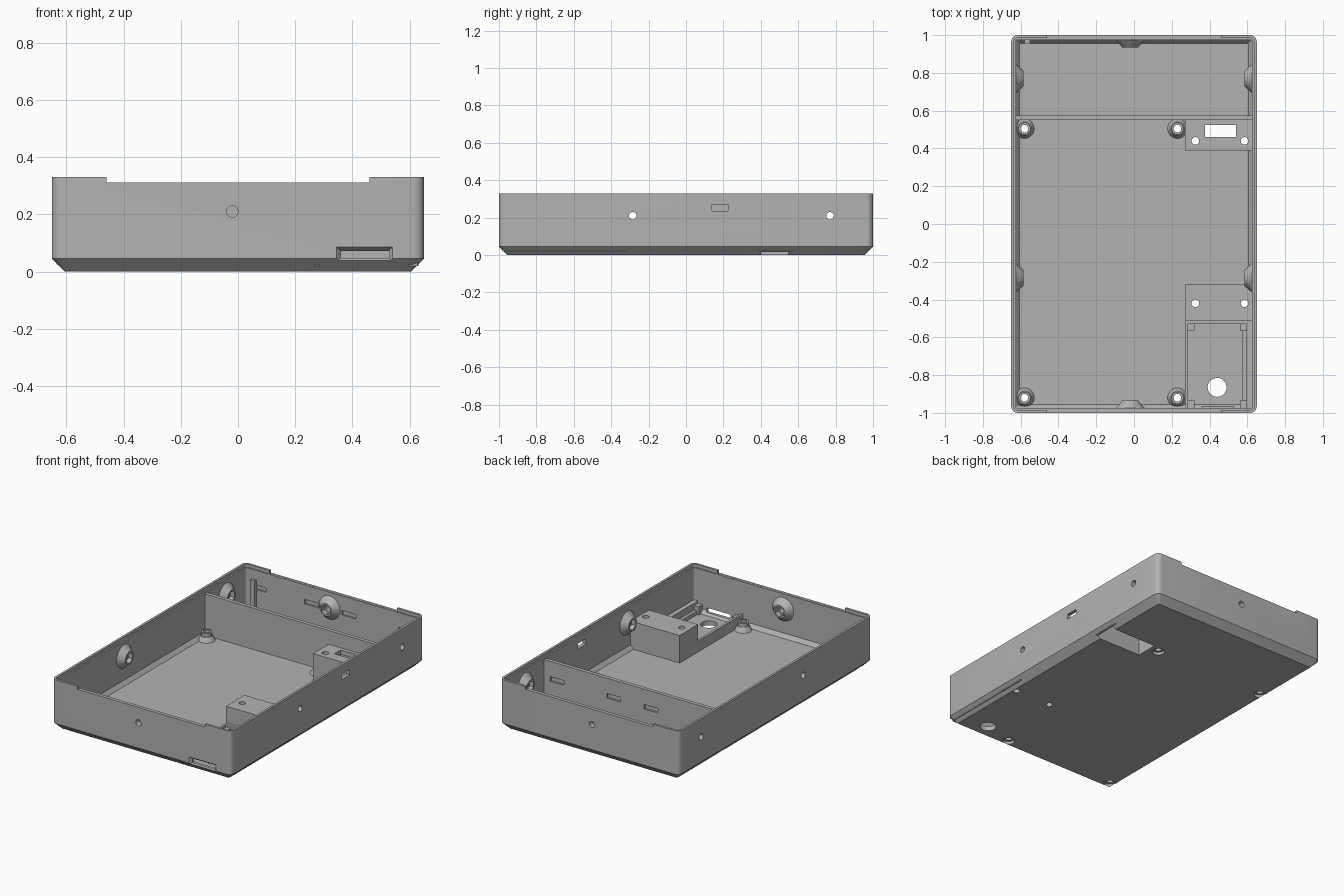
import bpy, bmesh
from math import pi, cos, sin
from mathutils import Matrix, Vector

if "Cube" in bpy.data.objects:
    bpy.data.objects.remove(bpy.data.objects["Cube"], do_unlink=True)

grey = bpy.data.materials.new("matte_grey")
grey.use_nodes = True
grey.diffuse_color = (0.45, 0.45, 0.45, 1)
grey.node_tree.nodes["Principled BSDF"].inputs["Base Color"].default_value = grey.diffuse_color


def make(name, bm):
    bmesh.ops.recalc_face_normals(bm, faces=bm.faces)
    mesh = bpy.data.meshes.new(name)
    bm.to_mesh(mesh)
    bm.free()
    mesh.materials.append(grey)
    ob = bpy.data.objects.new(name, mesh)
    bpy.context.collection.objects.link(ob)
    return ob


def box(name, x, y, z):
    """Box from (low, high) ranges."""
    bm = bmesh.new()
    bmesh.ops.create_cube(bm, size=1)
    for v in bm.verts:
        v.co = [r[0] if c < 0 else r[1] for c, r in zip(v.co, (x, y, z))]
    return make(name, bm)


def rod(name, start, end, r1, r2=None, sides=32):
    """Cylinder or cone between two points."""
    a, b = Vector(start), Vector(end)
    bm = bmesh.new()
    bmesh.ops.create_cone(bm, cap_ends=True, segments=sides, radius1=r1,
                          radius2=r1 if r2 is None else r2, depth=(b - a).length)
    turn = (b - a).to_track_quat('Z', 'Y').to_matrix().to_4x4()
    bmesh.ops.transform(bm, matrix=Matrix.Translation((a + b) / 2) @ turn, verts=bm.verts)
    return make(name, bm)


def cut(target, cutters):
    """Subtract the cutters from the target and remove them."""
    for c in cutters:
        c.hide_render = True
        m = target.modifiers.new("cut", 'BOOLEAN')
        m.operation, m.solver, m.object = 'DIFFERENCE', 'EXACT', c
        bpy.context.view_layer.objects.active = target
        bpy.ops.object.modifier_apply(modifier=m.name)
        bpy.data.objects.remove(c, do_unlink=True)


# Tray shell: rounded rectangles lofted up the outside and down the inside
def ring(bm, inset, z, radius=0.035, steps=6):
    r = max(radius - inset, 0.004)
    hx, hy = 0.65 - inset - r, 1 - inset - r
    verts = []
    for q, (sx, sy) in enumerate(((1, 1), (-1, 1), (-1, -1), (1, -1))):
        for i in range(steps + 1):
            a = (q + i / steps) * pi / 2
            verts.append(bm.verts.new((sx * hx + r * cos(a), sy * hy + r * sin(a), z)))
    return verts


FLOOR, TOP, LEDGE = 0.03, 0.33, 0.31
bm = bmesh.new()
rings = [ring(bm, i, z) for i, z in (
    (0.045, 0), (0, 0.045), (0, TOP), (0.015, TOP), (0.015, LEDGE),
    (0.025, LEDGE), (0.025, 0.055), (0.045, FLOOR))]
for lo, hi in zip(rings, rings[1:]):
    for i in range(len(lo)):
        j = (i + 1) % len(lo)
        bm.faces.new((lo[i], lo[j], hi[j], hi[i]))
bm.faces.new(rings[0][::-1])
bm.faces.new(rings[-1])
shell = make("tray_shell", bm)

MOUNTS = [(x, y) for x in (-0.58, 0.23) for y in (-0.92, 0.505)]
SIDE_Y, SCREW_Z, END_X = (-0.285, 0.77), 0.21, -0.02
SLOT_X = (-0.53, -0.15, 0.12, 0.53)

cutters = []
# Lowered lip at both ends
for s in (-1, 1):
    cutters.append(box("lip_cutter", (-0.46, 0.46), sorted((s * 0.98, s * 1.1)), (LEDGE + 0.001, 0.4)))
    cutters.append(rod("end_cutter", (END_X, s * 0.9, SCREW_Z), (END_X, s * 1.1, SCREW_Z), 0.02))
    for y in SIDE_Y:
        cutters.append(rod("side_cutter", (s * 0.55, y, SCREW_Z), (s * 0.75, y, SCREW_Z), 0.02))
# Countersunk mounting holes in the floor
for x, y in MOUNTS:
    cutters.append(rod("mount_cutter", (x, y, -0.1), (x, y, 0.1), 0.02))
    cutters.append(rod("sink_cutter", (x, y, -0.05), (x, y, 0.018), 0.038))
for x in (0.325, 0.585):
    cutters.append(rod("block_cutter", (x, -0.42, -0.1), (x, -0.42, 0.1), 0.02))
cutters.append(rod("floor_cutter", (0.44, -0.865, -0.1), (0.44, -0.865, 0.1), 0.05))
# Side window, underside pocket, port and contact recesses
cutters.append(box("window_cutter", (0.6, 0.7), (0.14, 0.225), (0.235, 0.27)))
cutters.append(box("pocket_cutter", (0.295, 0.622), (0.4, 0.545), (-0.1, 0.1)))
cutters.append(box("port_cutter", (0.36, 0.53), (-1.1, -0.93), (0.045, 0.072)))
bm = bmesh.new()
bmesh.ops.create_cube(bm, size=1)
for v in bm.verts:
    outer = v.co.y < 0
    hx, hz = (0.0985, 0.026) if outer else (0.082, 0.012)
    v.co = (0.4425 + (hx if v.co.x > 0 else -hx), -1.001 if outer else -0.982,
            0.06 + (hz if v.co.z > 0 else -hz))
cutters.append(make("port_funnel_cutter", bm))
for x in SLOT_X:
    cutters.append(box("contact_cutter", (x - 0.05, x + 0.05), (0.96, 0.987), (0.185, 0.215)))
cut(shell, cutters)

# Cross wall with contact recesses on its rear face
divider = box("cross_wall", (-0.628, 0.628), (0.55, 0.575), (FLOOR - 0.01, 0.3))
cut(divider, [box("contact_cutter", (x - 0.05, x + 0.05), (0.563, 0.6), (0.17, 0.2)) for x in SLOT_X])

# Screw bosses on the inner walls, with hexagonal nut pockets
def boss(name, wall, inward):
    wall, n = Vector(wall), Vector(inward)
    ob = rod(name, wall - n * 0.004, wall + n * 0.04, 0.08, 0.042)
    cut(ob, [rod("nut_cutter", wall + n * 0.012, wall + n * 0.1, 0.034, sides=6),
             rod("screw_cutter", wall - n * 0.1, wall + n * 0.1, 0.02)])
    return ob


smooth = [shell]
for s, side in ((1, "left"), (-1, "right")):
    for y, place in zip(SIDE_Y, ("front", "rear")):
        smooth.append(boss(f"{side}_{place}_boss", (s * 0.625, y, SCREW_Z), (-s, 0, 0)))
for s, end in ((-1, "front"), (1, "rear")):
    smooth.append(boss(f"{end}_boss", (END_X, s * 0.975, SCREW_Z), (0, -s, 0)))

# Board standoffs: flared foot plus collar
for i, (x, y) in enumerate(MOUNTS):
    for part, z0, z1, r1, r2 in (("foot", FLOOR - 0.005, 0.06, 0.055, 0.035),
                                 ("collar", 0.055, 0.085, 0.032, 0.032)):
        ob = rod(f"standoff_{part}_{i}", (x, y, z0), (x, y, z1), r1, r2)
        cut(ob, [rod("hole_cutter", (x, y, -0.1), (x, y, 0.2), 0.02)])
        smooth.append(ob)

# Raised blocks with paired screw holes
for name, y, hole_y in (("rear_block", (0.39, 0.555), 0.44), ("front_block", (-0.51, -0.32), -0.42)):
    ob = box(name, (0.27, 0.63), y, (FLOOR - 0.01, 0.21))
    tools = [rod("hole_cutter", (x, hole_y, -0.1), (x, hole_y, 0.3), 0.02) for x in (0.325, 0.585)]
    if name == "rear_block":
        tools.append(box("pocket_cutter", (0.295, 0.622), (0.4, 0.545), (-0.1, 0.18)))
        tools.append(box("opening_cutter", (0.375, 0.54), (0.46, 0.525), (0.1, 0.3)))
    cut(ob, tools)
    smooth.append(ob)

# Low frame around the port bay
box("bay_inner_wall", (0.27, 0.285), (-0.98, -0.505), (FLOOR - 0.01, 0.1))
box("bay_outer_wall", (0.595, 0.628), (-0.98, -0.505), (FLOOR - 0.01, 0.1))
box("bay_rear_wall", (0.27, 0.628), (-0.53, -0.505), (FLOOR - 0.01, 0.1))
box("bay_ledge", (0.575, 0.6), (-0.97, -0.52), (FLOOR - 0.01, 0.055))
for x in (0.3, 0.582):
    for y in (-0.545, -0.955):
        box("bay_corner_post", (x - 0.02, x + 0.02), (y - 0.02, y + 0.02), (FLOOR - 0.01, 0.085))

# Small locating tab in the rear corner
box("rear_tab", (-0.58, -0.55), (0.955, 0.98), (FLOOR, 0.25))

for ob in smooth:
    bpy.ops.object.select_all(action='DESELECT')
    ob.select_set(True)
    bpy.context.view_layer.objects.active = ob
    bpy.ops.object.shade_smooth_by_angle(angle=0.5)
